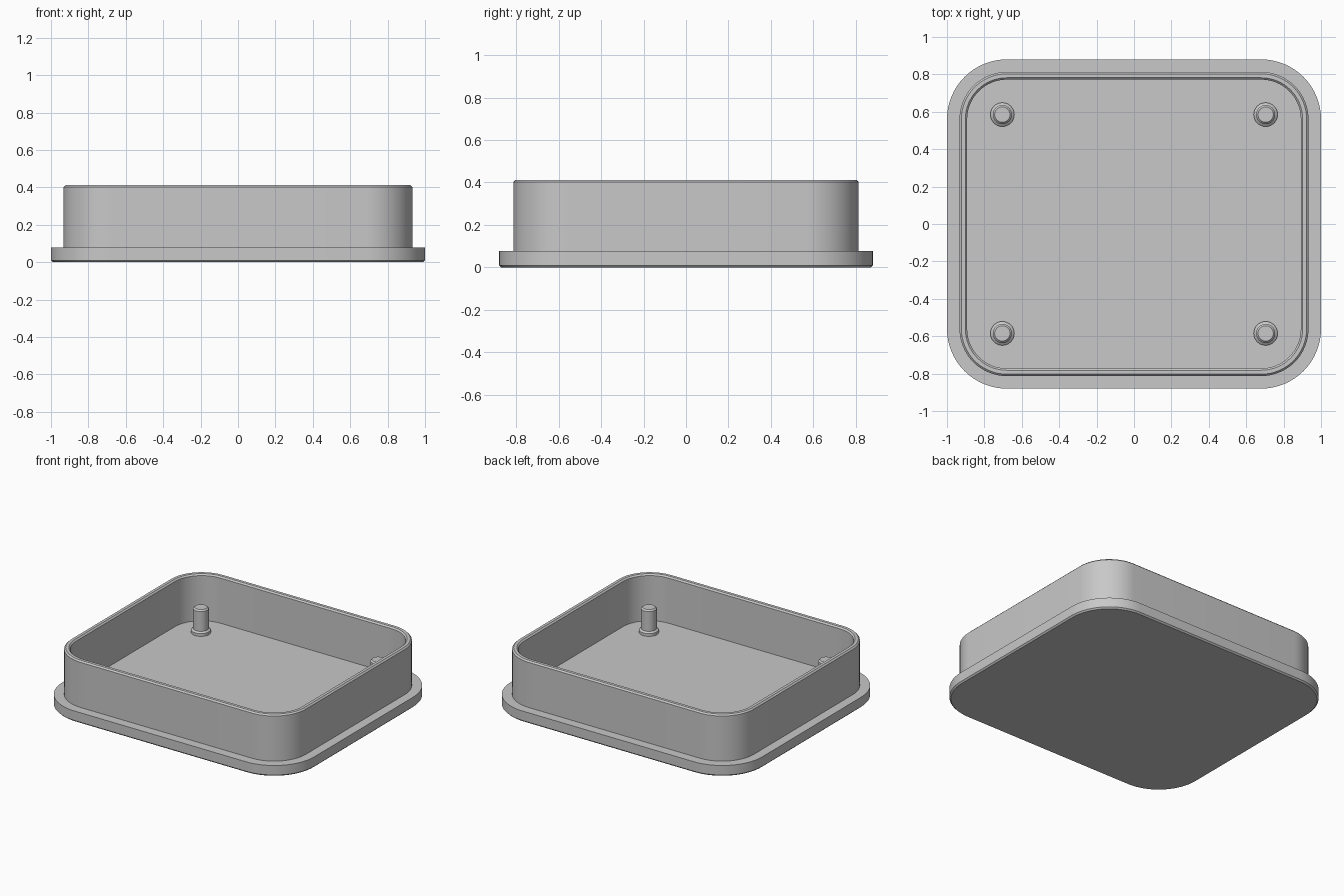
import bpy, bmesh, math

default = bpy.data.objects.get("Cube")
if default:
    bpy.data.objects.remove(default, do_unlink=True)

grey = bpy.data.materials.new("light grey")
grey.use_nodes = True
colour = (0.58, 0.58, 0.58, 1)
grey.diffuse_color = colour
grey.node_tree.nodes["Principled BSDF"].inputs["Base Color"].default_value = colour


def outline(cx, cy, radius, steps):
    """Rounded rectangle: four arcs around the corner centres (a circle if both are 0)."""
    points = []
    for quarter, (sx, sy) in enumerate([(1, 1), (-1, 1), (-1, -1), (1, -1)]):
        last = steps + 1 if cx or cy else steps
        for i in range(last):
            a = (quarter + i / steps) * math.pi / 2
            points.append((sx * cx + radius * math.cos(a), sy * cy + radius * math.sin(a)))
    return points


def loft(name, profile, cx=0, cy=0, steps=12, location=(0, 0, 0)):
    """Closed solid from a (radius, height) profile swept around an outline."""
    bm = bmesh.new()
    rings = [[bm.verts.new((x, y, z)) for x, y in outline(cx, cy, r, steps)]
             for r, z in profile]
    n = len(rings[0])
    for low, high in zip(rings, rings[1:]):
        for i in range(n):
            j = (i + 1) % n
            bm.faces.new((low[i], low[j], high[j], high[i]))
    bm.faces.new(rings[0][::-1])
    bm.faces.new(rings[-1])
    bmesh.ops.recalc_face_normals(bm, faces=bm.faces)
    mesh = bpy.data.meshes.new(name)
    bm.to_mesh(mesh)
    bm.free()
    mesh.materials.append(grey)
    obj = bpy.data.objects.new(name, mesh)
    obj.location = location
    bpy.context.collection.objects.link(obj)
    bpy.ops.object.select_all(action="DESELECT")
    obj.select_set(True)
    bpy.context.view_layer.objects.active = obj
    bpy.ops.object.shade_smooth_by_angle(angle=math.radians(30))
    return obj


# Tray: flanged base, chamfered wall and inner floor
floor, top, bevel = 0.078, 0.412, 0.01
outer, inner = 0.253, 0.212
loft("tray", [
    (0.32 - bevel, 0), (0.32, bevel), (0.32, floor), (outer, floor),
    (outer, top - bevel), (outer - bevel, top), (inner + bevel, top),
    (inner, top - bevel), (inner, floor),
], cx=0.68, cy=0.56, steps=16)

# Four locating posts with wider collars
for side, sx in (("left", 1), ("right", -1)):
    for end, sy in (("front", -1), ("back", 1)):
        loft(f"{end}_{side}_post", [
            (0.064, floor - 0.01), (0.064, floor + 0.02), (0.051, floor + 0.03),
            (0.051, 0.25), (0.041, 0.26),
        ], steps=8, location=(sx * 0.704, sy * 0.585, 0))
